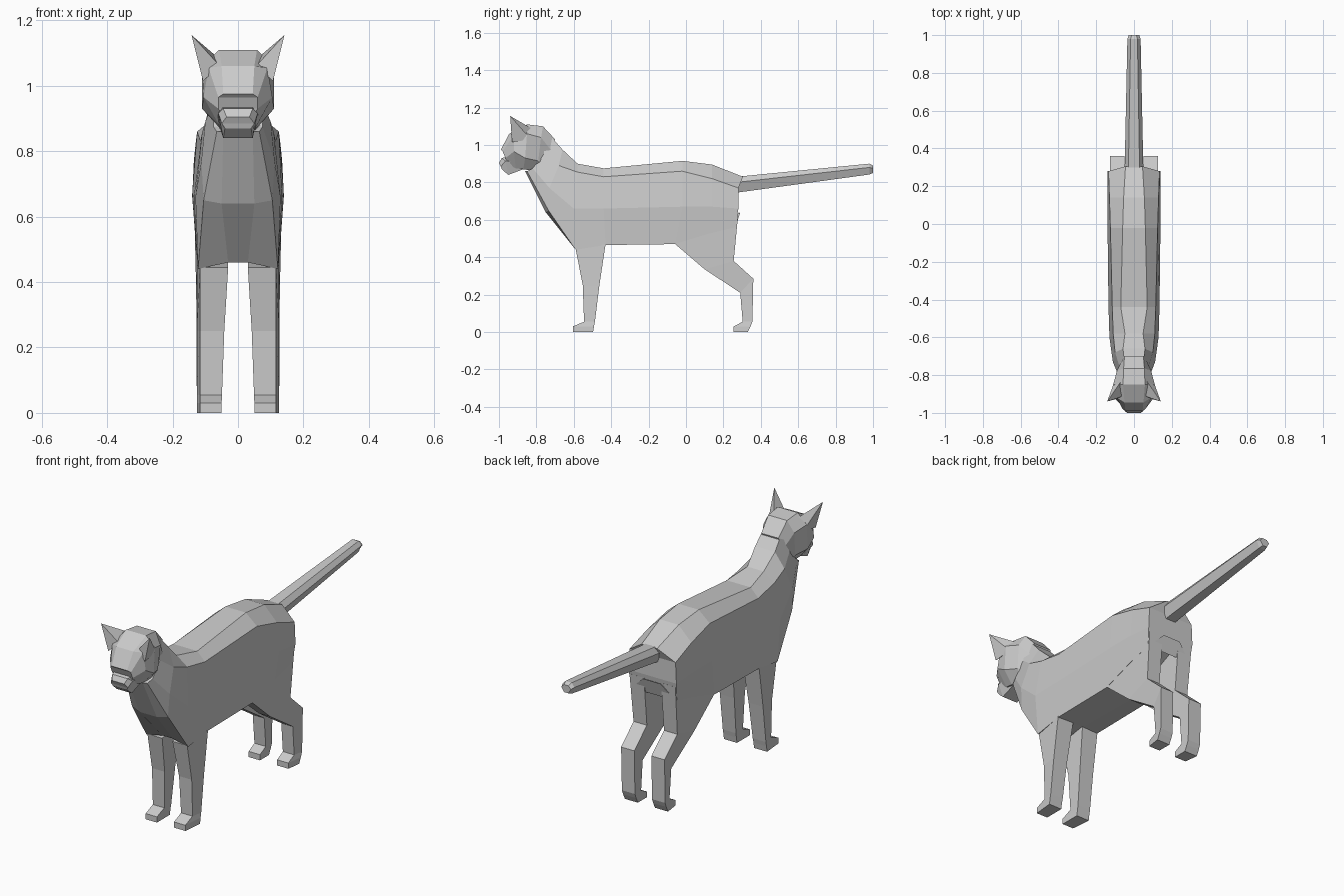
import bpy, bmesh

fur = bpy.data.materials.new("grey_fur")
fur.diffuse_color = (0.6, 0.6, 0.6, 1)


def make(name, verts, faces):
    bm = bmesh.new()
    vs = [bm.verts.new(v) for v in verts]
    for f in faces:
        bm.faces.new([vs[i] for i in f])
    bmesh.ops.recalc_face_normals(bm, faces=bm.faces)
    mesh = bpy.data.meshes.new(name)
    bm.to_mesh(mesh)
    bm.free()
    mesh.materials.append(fur)
    obj = bpy.data.objects.new(name, mesh)
    bpy.context.collection.objects.link(obj)
    return obj


def loft(name, rings, quad_caps=False):
    """Bridge equal rings; caps are ngons or strips of quads across x = 0."""
    n = len(rings[0])
    faces = []
    for s in range(len(rings) - 1):
        for i in range(n):
            j = (i + 1) % n
            faces.append((s * n + i, s * n + j, s * n + n + j, s * n + n + i))
    for base in (0, (len(rings) - 1) * n):
        if quad_caps:
            for i in range(n // 2 - 1):
                faces.append([base + k for k in (i, i + 1, n - 2 - i, n - 1 - i)])
        else:
            faces.append([base + k for k in range(n)])
    return make(name, [p for r in rings for p in r], faces)


def symmetric(name, *rows):
    """Rows run lengthwise on the right half, top to bottom; mirror into rings."""
    rings = []
    for half in zip(*rows):
        rings.append(list(half) + [(-x, y, z) for x, y, z in reversed(half)])
    return loft(name, rings, True)


# body, rump to neck: spine, shoulder, flank, lower edge, belly
symmetric(
    "body",
    [(.045, .305, .83), (.055, .14, .895), (.06, -.02, .915), (.07, -.44, .875),
     (.048, -.58, .90), (.058, -.66, .975), (.05, -.745, 1.07)],
    [(.135, .28, .77), (.13, .14, .82), (.125, -.02, .86), (.115, -.44, .83),
     (.11, -.58, .855), (.10, -.68, .89), (.075, -.76, .95)],
    [(.14, .28, .66), (.14, .14, .67), (.14, -.02, .67), (.135, -.44, .66),
     (.13, -.60, .66), (.112, -.73, .77), (.075, -.82, .875)],
    [(.132, .265, .56), (.13, .12, .525), (.125, -.06, .47), (.125, -.43, .465),
     (.122, -.59, .44), (.105, -.735, .65), (.065, -.85, .86)],
    [(.05, .29, .64), (.05, .1, .55), (.05, -.06, .475), (.035, -.43, .468),
     (.03, -.59, .46), (.05, -.75, .64), (.045, -.86, .86)])

# head, face to nape: crown, brow, cheek, jaw
symmetric(
    "head",
    [(.045, -.99, .975), (.05, -.945, 1.06), (.058, -.85, 1.11),
     (.055, -.765, 1.10), (.05, -.70, 1.03)],
    [(.06, -.98, .965), (.09, -.92, 1.055), (.11, -.85, 1.06),
     (.09, -.775, 1.04), (.065, -.72, .97)],
    [(.06, -.965, .93), (.105, -.92, .965), (.11, -.86, .93),
     (.085, -.79, .915), (.055, -.75, .90)],
    [(.04, -.955, .895), (.055, -.91, .875), (.055, -.87, .87),
     (.05, -.80, .86), (.04, -.76, .87)])

# muzzle: bridge, lip, chin
symmetric(
    "muzzle",
    [(.035, -1.0, .905), (.045, -.985, .93), (.05, -.90, .95)],
    [(.05, -.99, .885), (.06, -.965, .915), (.065, -.88, .90)],
    [(.04, -.985, .87), (.045, -.95, .84), (.045, -.87, .87)])

# tail: top, side, underside
symmetric(
    "tail",
    [(.03, .27, .83), (.018, .98, .90), (.012, 1.0, .89)],
    [(.05, .27, .80), (.035, .98, .88), (.028, 1.0, .875)],
    [(.03, .27, .745), (.018, .98, .842), (.012, 1.0, .85)])

# leg sections: front y, z, back y, z, inner x, outer x
FRONT_LEG = [(-.59, .445, -.43, .47, .03, .126), (-.552, .25, -.463, .25, .042, .126),
             (-.545, .055, -.487, .055, .049, .126), (-.605, .03, -.492, .03, .05, .126),
             (-.605, 0, -.497, 0, .05, .126)]
HIND_LEG = [(-.06, .472, .28, .64, .05, .134), (.10, .335, .255, .38, .05, .128),
            (.29, .21, .36, .285, .05, .127), (.303, .055, .355, .055, .05, .126),
            (.255, .03, .345, .03, .05, .126), (.255, 0, .33, 0, .05, .126)]
for side, s in (("right", 1), ("left", -1)):
    for part, sections in (("front_leg", FRONT_LEG), ("hind_leg", HIND_LEG)):
        rings = [[(s * a, fy, fz), (s * (b - .01), fy, fz), (s * b, by, bz), (s * a, by, bz)]
                 for fy, fz, by, bz, a, b in sections]
        loft(f"{part}_{side}", rings)

    # ear: pointed pyramid leaning outwards
    pts = [(.142, -.94, 1.155), (.055, -.91, 1.06), (.107, -.93, 1.015),
           (.102, -.83, 1.03), (.06, -.82, 1.085)]
    make(f"ear_{side}", [(s * x, y, z) for x, y, z in pts],
         [(0, 1, 2), (0, 2, 3), (0, 3, 4), (0, 4, 1), (1, 4, 3, 2)])
